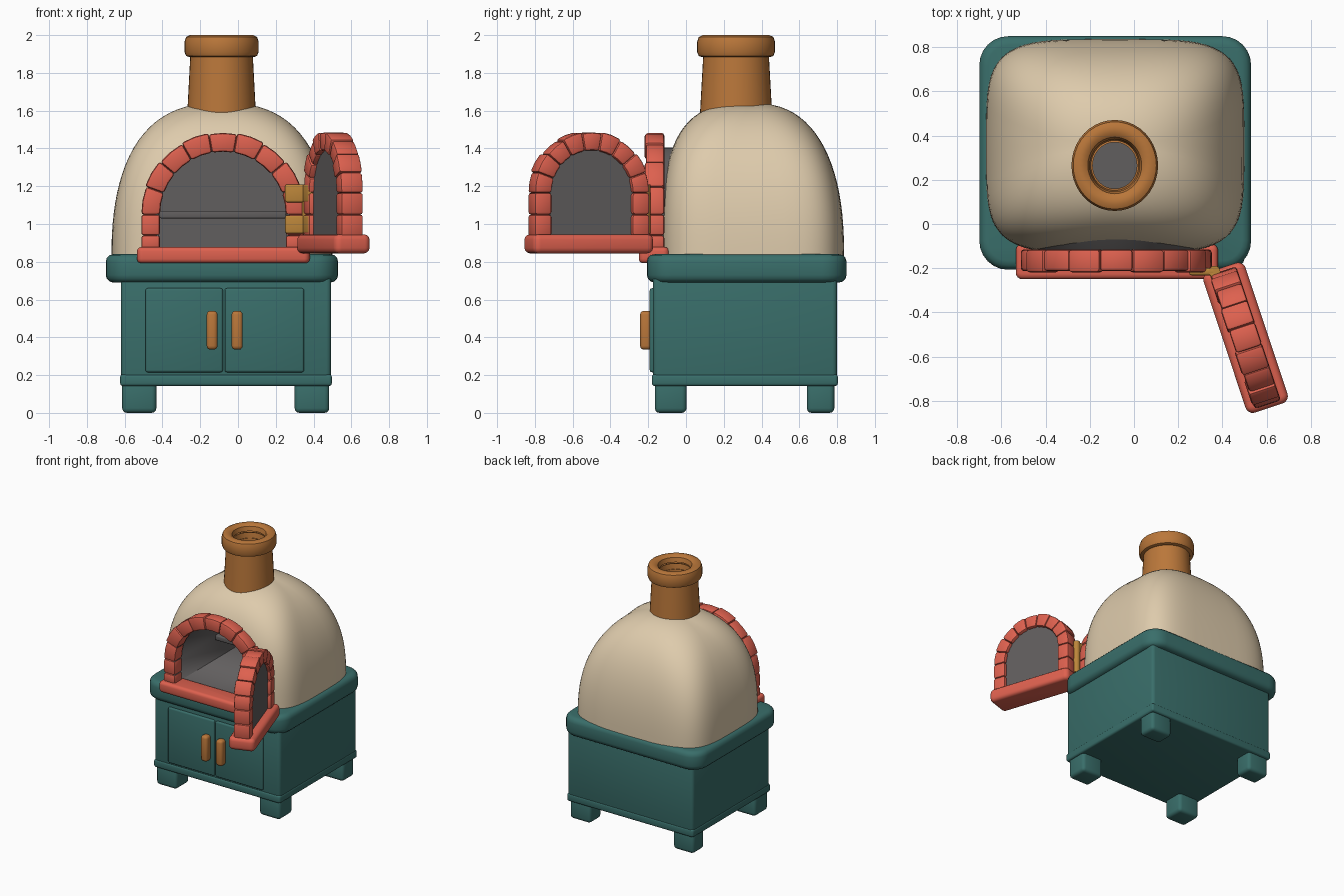
import bpy, bmesh, math
from math import sin, cos, pi, radians

if "Cube" in bpy.data.objects:
    bpy.data.objects.remove(bpy.data.objects["Cube"])


def material(name, rgb):
    lin = [((c / 255 + 0.055) / 1.055) ** 2.4 for c in rgb]
    m = bpy.data.materials.new(name)
    m.diffuse_color = (*lin, 1)
    m.use_nodes = True
    m.node_tree.nodes["Principled BSDF"].inputs["Base Color"].default_value = m.diffuse_color
    return m


CREAM = material("cream_clay", (222, 203, 172))
TEAL = material("teal_paint", (57, 110, 106))
RED = material("red_brick", (222, 97, 79))
BROWN = material("brown_copper", (186, 119, 58))
GOLD = material("gold_hinge", (188, 134, 58))
GREY = material("soot_grey", (97, 94, 94))


def finish(bm, name, mat, loc=(0, 0, 0), rot=0):
    bmesh.ops.recalc_face_normals(bm, faces=bm.faces[:])
    me = bpy.data.meshes.new(name)
    bm.to_mesh(me)
    bm.free()
    ob = bpy.data.objects.new(name, me)
    bpy.context.collection.objects.link(ob)
    me.materials.append(mat)
    ob.location, ob.rotation_euler.z = loc, rot
    return ob


def soften(bm, width, segs=3, angle=40):
    bmesh.ops.recalc_face_normals(bm, faces=bm.faces[:])
    edges = [e for e in bm.edges if e.is_manifold and e.calc_face_angle() > radians(angle)]
    bmesh.ops.bevel(bm, geom=edges, offset=width, segments=segs, profile=0.5, affect='EDGES')


def box(name, mat, x, y, z, bevel=0.02, corner=0.0, loc=(0, 0, 0), rot=0):
    """Rounded box from (min, max) ranges; corner rounds the plan outline."""
    bm = bmesh.new()
    bmesh.ops.create_cube(bm, size=1)
    for v in bm.verts:
        v.co = [(r[0] + r[1]) / 2 + c * (r[1] - r[0]) for c, r in zip(v.co, (x, y, z))]
    if corner:
        up = [e for e in bm.edges if abs(e.verts[0].co.z - e.verts[1].co.z) > 1e-4]
        bmesh.ops.bevel(bm, geom=up, offset=corner, segments=6, profile=0.5, affect='EDGES')
    soften(bm, bevel)
    return finish(bm, name, mat, loc, rot)


def prism(bm, pts, y0, y1, front=True):
    a = [bm.verts.new((x, y0, z)) for x, z in pts]
    b = [bm.verts.new((x, y1, z)) for x, z in pts]
    if front:
        bm.faces.new(a)
    bm.faces.new(b[::-1])
    for i in range(len(pts)):
        j = (i + 1) % len(pts)
        bm.faces.new((a[i], b[i], b[j], a[j]))


def arch(r, base, spring):
    return ([(r, base)] + [(r * cos(pi * i / 24), spring + r * sin(pi * i / 24)) for i in range(25)]
            + [(-r, base)])


def bricks(name, ri, ro, base, split, spring, y0, y1, loc, rot=0, n=9):
    """Brick arch: wedges over the top, two jamb bricks on each side."""
    bm = bmesh.new()
    for k in range(n):
        t = [pi * (k + f) / n for f in (0.0, 0.5, 1.0)]
        grow = 0.006 * (k % 2)
        prism(bm, [(ri * cos(a), spring + ri * sin(a)) for a in t] +
              [((ro + grow) * cos(a), spring + (ro + grow) * sin(a)) for a in t[::-1]], y0 - grow, y1)
    for s in (1, -1):
        for z0, z1 in ((base, split), (split, spring)):
            prism(bm, [(s * ri, z0), (s * ro, z0), (s * ro, z1), (s * ri, z1)], y0, y1)
    soften(bm, 0.014, 2)
    return finish(bm, name, RED, loc, rot)


def lathe(name, mat, profile, loc, sy=1.05, n=40):
    bm = bmesh.new()
    rings = [[bm.verts.new((r * cos(2 * pi * i / n), sy * r * sin(2 * pi * i / n), z))
              for i in range(n)] for r, z in profile]
    for a, b in zip(rings, rings[1:]):
        for i in range(n):
            j = (i + 1) % n
            bm.faces.new((a[i], a[j], b[j], b[i]))
    bm.faces.new(rings[0])
    bm.faces.new(rings[-1])
    return finish(bm, name, mat, loc)


# Cabinet stand
box("cabinet_body", TEAL, (-0.62, 0.493), (-0.175, 0.80), (0.145, 0.74), 0.025)
box("cabinet_bottom_rail", TEAL, (-0.624, 0.497), (-0.181, 0.804), (0.142, 0.205), 0.015)
box("counter_top", TEAL, (-0.70, 0.53), (-0.207, 0.85), (0.69, 0.84), 0.04, 0.13)
for side, x in (("left", (-0.613, -0.432)), ("right", (0.30, 0.483))):
    for end, y in (("front", (-0.165, 0.003)), ("back", (0.64, 0.785))):
        box(f"{end}_{side}_leg", TEAL, x, y, (0, 0.17), 0.025)

# Cabinet doors and handles
box("left_cabinet_door", TEAL, (-0.49, -0.08), (-0.192, -0.16), (0.215, 0.66), 0.012)
box("right_cabinet_door", TEAL, (-0.07, 0.35), (-0.192, -0.16), (0.215, 0.66), 0.012)
box("left_handle", BROWN, (-0.166, -0.108), (-0.243, -0.18), (0.335, 0.54), 0.02)
box("right_handle", BROWN, (-0.034, 0.025), (-0.243, -0.18), (0.335, 0.54), 0.02)

# Dome: stacked rounded-rectangle rings shrinking upwards
bm = bmesh.new()
N, M, rings = 64, 22, []
for k in range(M):
    t = sin(pi / 2 * k / M)
    e = 2 / (4.4 - 2.2 * t ** 3)
    ring = []
    for i in range(N):
        a = 2 * pi * i / N
        c, s = cos(a), sin(a)
        p = 2.4 + 0.7 * max(0, -s)
        r = (1 - t ** p) ** (1 / p)
        ring.append(bm.verts.new((-0.085 + 0.585 * r * math.copysign(abs(c) ** e, c),
                                  0.352 + 0.485 * r * math.copysign(abs(s) ** e, s),
                                  0.825 + 0.815 * t)))
    rings.append(ring)
for a, b in zip(rings, rings[1:]):
    for i in range(N):
        j = (i + 1) % N
        bm.faces.new((a[i], a[j], b[j], b[i]))
bm.faces.new(rings[0])
bm.faces.new(rings[-1])
dome = finish(bm, "oven_dome", CREAM)

# Cut the oven mouth
bm = bmesh.new()
prism(bm, arch(0.352, 0.858, 1.05), -0.4, 0.63)
cutter = finish(bm, "mouth_cutter", GREY, (-0.08, 0, 0))
cutter.hide_render = True
mod = dome.modifiers.new("mouth", 'BOOLEAN')
mod.operation, mod.solver, mod.object = 'DIFFERENCE', 'EXACT', cutter
bpy.context.view_layer.objects.active = dome
bpy.ops.object.modifier_apply(modifier="mouth")
bpy.data.objects.remove(cutter)

# Oven chamber: soot lining open at the front, with a back shelf
bm = bmesh.new()
prism(bm, arch(0.338, 0.872, 1.05), -0.205, 0.62, front=False)
lining = finish(bm, "oven_lining", GREY, (-0.08, 0, 0))
sol = lining.modifiers.new("shell", 'SOLIDIFY')
sol.thickness, sol.offset = 0.018, 1
box("oven_shelf", GREY, (-0.415, 0.255), (0.30, 0.62), (1.03, 1.07), 0.008)

# Mouth surround
bricks("mouth_bricks", 0.333, 0.432, 0.865, 0.94, 1.05, -0.213, -0.115, (-0.08, 0, 0))
box("mouth_sill", RED, (-0.535, 0.38), (-0.25, -0.09), (0.793, 0.878), 0.022, 0.03)

# Open oven door
D, R = (0.505, -0.515, 0), radians(-71.6)
bricks("door_bricks", 0.225, 0.32, 0.935, 1.05, 1.165, -0.062, 0.062, D, R)
box("door_sill", RED, (-0.335, 0.335), (-0.1, 0.1), (0.845, 0.945), 0.028, 0.035, D, R)
bm = bmesh.new()
prism(bm, arch(0.236, 0.935, 1.165), -0.035, 0.035)
finish(bm, "door_panel", GREY, D, R)

# Door hinges
for name, z in (("upper", (1.115, 1.21)), ("lower", (0.95, 1.045))):
    box(name + "_hinge_leaf", GOLD, (0.25, 0.37), (-0.232, -0.20), z, 0.01)
    box(name + "_hinge_door_leaf", GOLD, (-0.02, 0.10), (-0.016, 0.016), z, 0.01,
        loc=(0.355, -0.215, 0), rot=R)
lathe("hinge_pin", GOLD, [(0.026, 0.95), (0.026, 1.21)], (0.365, -0.215, 0), 1, 16)

# Chimney
C = (-0.087, 0.265, 0)
lathe("chimney_pipe", BROWN, [(0.10, 1.60), (0.182, 1.58), (0.164, 1.92), (0.115, 1.94), (0.10, 1.85), (0.10, 1.62)], C)
lathe("chimney_rim", BROWN, [(0.10, 1.90), (0.17, 1.883), (0.188, 1.89), (0.196, 1.91), (0.196, 1.965),
                             (0.188, 1.99), (0.168, 2.0), (0.14, 1.998), (0.122, 1.985), (0.113, 1.95)], C)
# Open the tubes at the top so the flue is hollow
for n in ("chimney_pipe", "chimney_rim"):
    me = bpy.data.objects[n].data
    bm = bmesh.new()
    bm.from_mesh(me)
    bmesh.ops.delete(bm, geom=[f for f in bm.faces if len(f.verts) > 4], context='FACES')
    bm.to_mesh(me)
    bm.free()
lathe("flue_floor", GREY, [(0.102, 1.64), (0.102, 1.66)], C)

# Smooth shading with crisp edges
for ob in bpy.data.objects:
    ob.select_set(True)
bpy.ops.object.shade_smooth_by_angle(angle=radians(35))
